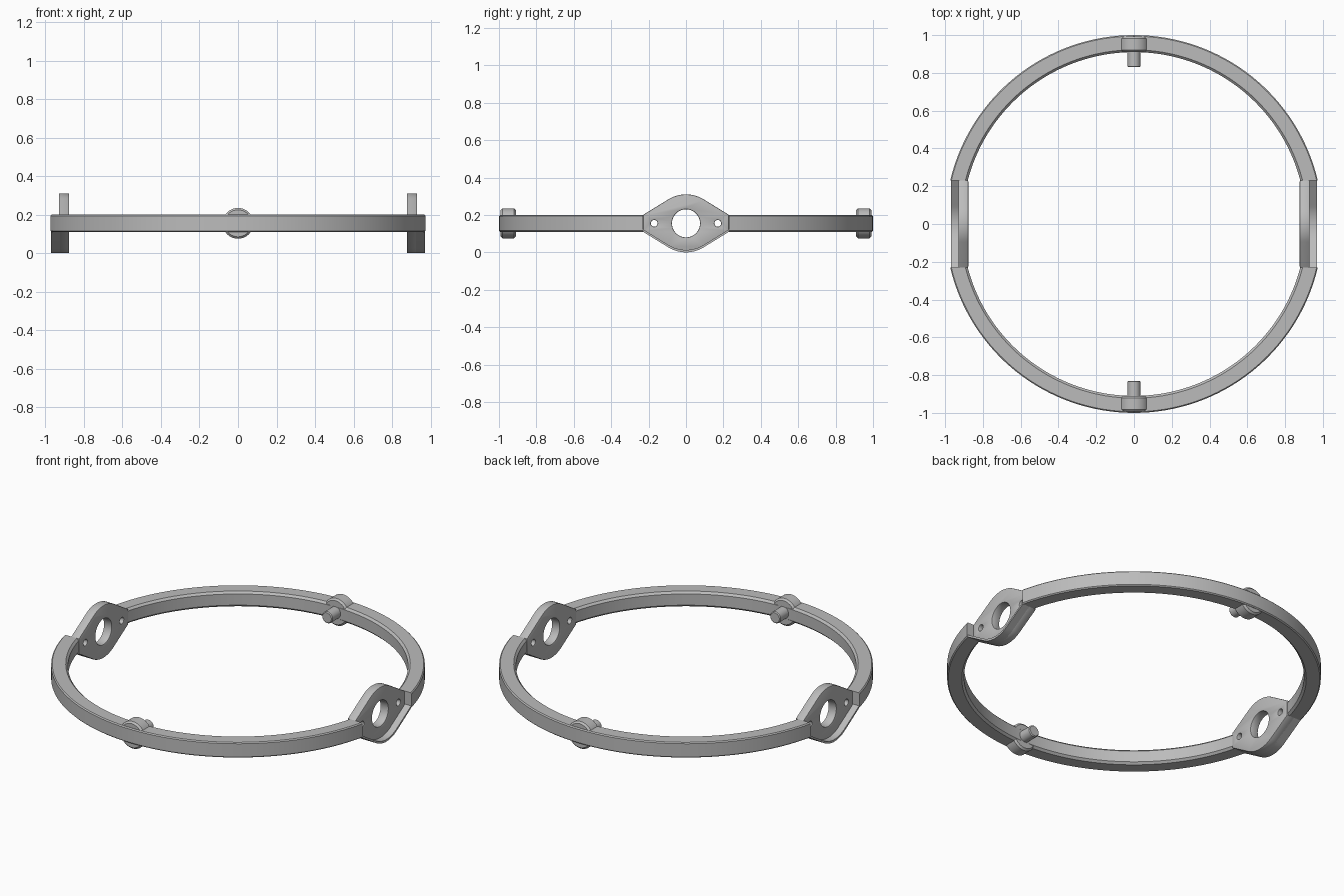
import bpy, bmesh, math
from mathutils import Matrix, Vector

if "Cube" in bpy.data.objects:
    bpy.data.objects.remove(bpy.data.objects["Cube"], do_unlink=True)

grey = bpy.data.materials.new("plain grey")
grey.use_nodes = True
grey.diffuse_color = (0.5, 0.5, 0.5, 1)
grey.node_tree.nodes["Principled BSDF"].inputs["Base Color"].default_value = (0.5, 0.5, 0.5, 1)

MID = 0.155            # height of the ring's centre plane
HALF_RING = 0.045      # half the ring height
END = 0.23             # where the ring stops and the flange begins


def add(name, mesh):
    mesh.materials.clear()
    mesh.materials.append(grey)
    ob = bpy.data.objects.new(name, mesh)
    bpy.context.collection.objects.link(ob)
    bpy.ops.object.select_all(action="DESELECT")
    ob.select_set(True)
    bpy.context.view_layer.objects.active = ob
    bpy.ops.object.shade_smooth_by_angle(angle=math.radians(28))
    return ob


def ring_half(name, side):
    """Sweep a chamfered section round half the ring, with ends cut square to y."""
    c, h = 0.012, HALF_RING
    section = [(0.91, c - h), (0.91 + c, -h), (1 - c / 2, -h), (1, c / 2 - h),
               (1, h - c / 2), (1 - c / 2, h), (0.91 + c, h), (0.91, h - c)]
    bm = bmesh.new()
    steps, rows = 64, []
    for i in range(steps + 1):
        row = []
        for r, z in section:
            start = math.asin(END / r)
            a = start + (math.pi - 2 * start) * i / steps
            row.append(bm.verts.new((r * math.cos(a) * side, r * math.sin(a) * side, MID + z)))
        rows.append(row)
    n = len(section)
    for a, b in zip(rows, rows[1:]):
        for j in range(n):
            bm.faces.new((a[j], a[(j + 1) % n], b[(j + 1) % n], b[j]))
    bm.faces.new(rows[0])
    bm.faces.new(rows[-1])
    bmesh.ops.recalc_face_normals(bm, faces=bm.faces)
    mesh = bpy.data.meshes.new(name)
    bm.to_mesh(mesh)
    bm.free()
    return add(name, mesh)


def circle(x, y, r, n):
    """Clockwise loop, for a hole."""
    return [(x + r * math.cos(-2 * math.pi * i / n), y + r * math.sin(-2 * math.pi * i / n))
            for i in range(n)]


def crown(sign):
    """Rounded tip of the flange, from +y to -y for the top, mirrored for the bottom."""
    r, half = 0.18, math.radians(32)
    pts = []
    for i in range(17):
        a = half - 2 * half * i / 16
        pts.append((sign * r * math.sin(a), sign * (MID - r + r * math.cos(a))))
    return pts


def plate(name, loops, x0, x1, side, bevel):
    """Extrude outline loops between two x positions on the given side."""
    cu = bpy.data.curves.new(name, "CURVE")
    cu.dimensions = "2D"
    cu.fill_mode = "BOTH"
    cu.extrude = (x1 - x0) / 2 - bevel
    cu.bevel_depth = bevel
    cu.bevel_resolution = 1
    cu.offset = -bevel
    for loop in loops:
        sp = cu.splines.new("POLY")
        sp.points.add(len(loop) - 1)
        for p, (u, v) in zip(sp.points, loop):
            p.co = (u, v, 0, 1)
        sp.use_cyclic_u = True
    tmp = bpy.data.objects.new(name + "_outline", cu)
    bpy.context.collection.objects.link(tmp)
    deps = bpy.context.evaluated_depsgraph_get()
    mesh = bpy.data.meshes.new_from_object(tmp.evaluated_get(deps))
    bpy.data.objects.remove(tmp, do_unlink=True)
    turn = Matrix.Rotation(side * math.pi / 2, 4, "Z") @ Matrix.Rotation(math.pi / 2, 4, "X")
    mesh.transform(Matrix.Translation((side * (x0 + x1) / 2, 0, MID)) @ turn)
    bm = bmesh.new()
    bm.from_mesh(mesh)
    bmesh.ops.remove_doubles(bm, verts=bm.verts, dist=0.0001)
    bmesh.ops.recalc_face_normals(bm, faces=bm.faces)
    bm.to_mesh(mesh)
    bm.free()
    return add(name, mesh)


def turned(name, profile, side):
    """Lathe (radius, y) points about the pivot axis."""
    bm = bmesh.new()
    verts = [bm.verts.new((r, side * y, MID)) for r, y in profile]
    edges = [bm.edges.new(p) for p in zip(verts, verts[1:])]
    bmesh.ops.spin(bm, geom=verts + edges, cent=(0, 0, MID), axis=(0, 1, 0),
                   angle=2 * math.pi, steps=40)
    bmesh.ops.remove_doubles(bm, verts=bm.verts, dist=0.0001)
    bmesh.ops.recalc_face_normals(bm, faces=bm.faces)
    mesh = bpy.data.meshes.new(name)
    bm.to_mesh(mesh)
    bm.free()
    return add(name, mesh)


# Ring halves
ring_half("back_ring_half", 1)
ring_half("front_ring_half", -1)

# Bearing flanges with a thin lip round the lower outer edge
h = HALF_RING
outline = [(END, -h), (END, h)] + crown(1) + [(-END, h), (-END, -h)] + crown(-1)
holes = [circle(0, 0, 0.075, 40), circle(0.17, 0, 0.018, 16), circle(-0.17, 0, 0.018, 16)]
lower = [(-END, -h)] + crown(-1) + [(END, -h)]
lip = lower + [(y, z + 0.013) for y, z in reversed(lower)]
for side, word in ((1, "left"), (-1, "right")):
    plate(word + "_flange", [outline] + holes, 0.877, 0.93, side, 0.005)
    plate(word + "_flange_lip", [lip], 0.92, 0.97, side, 0)

# Pivot bosses and pins
boss = [(0, 0.91), (0.07, 0.91), (0.08, 0.92), (0.08, 0.982), (0.07, 0.992), (0, 0.992)]
pin = [(0, 0.83), (0.029, 0.83), (0.034, 0.835), (0.034, 0.92), (0, 0.92)]
for side, word in ((1, "back"), (-1, "front")):
    turned(word + "_pivot_boss", boss, side)
    turned(word + "_pivot_pin", pin, side)
